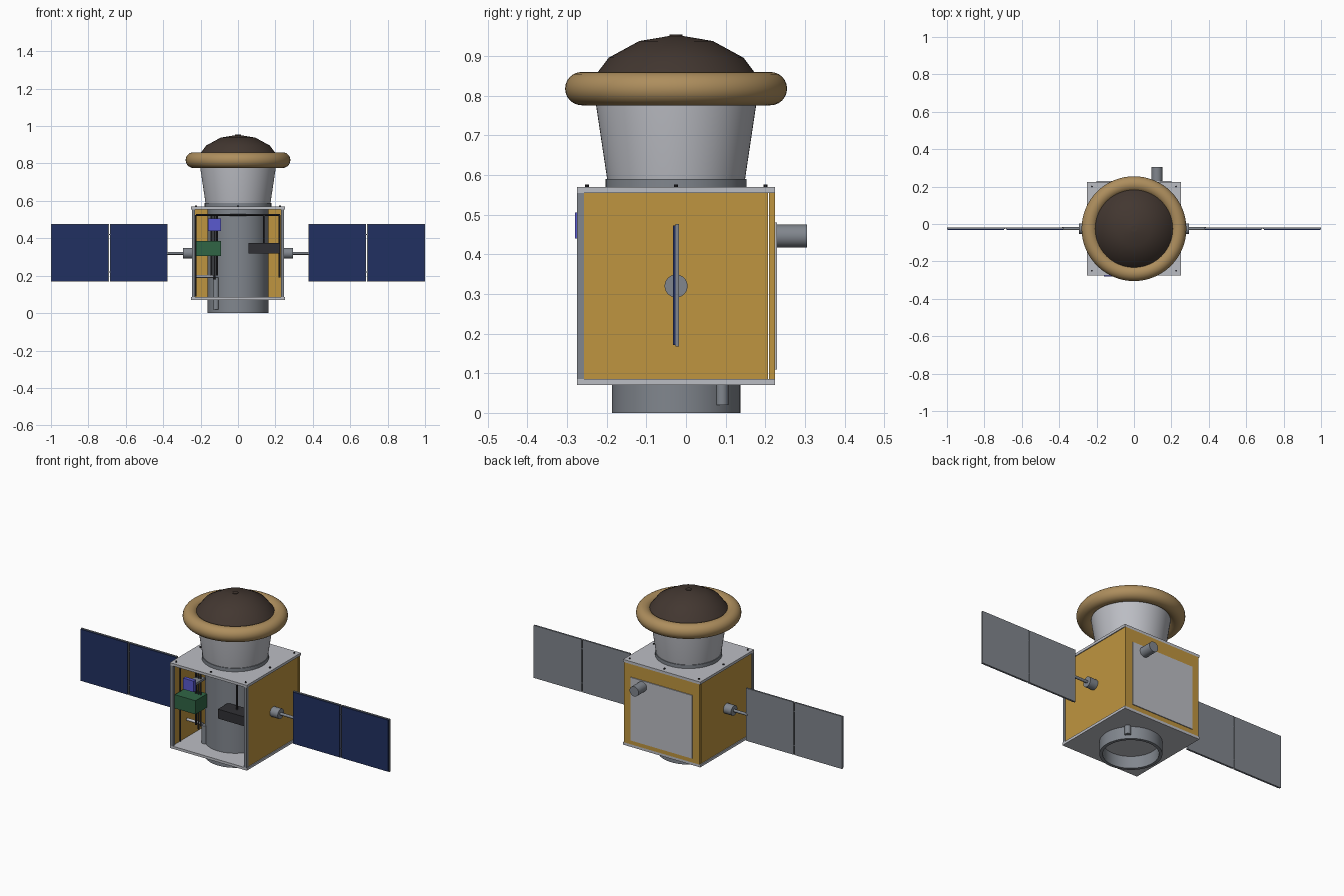
import bpy, bmesh, math
from mathutils import Vector

if "Cube" in bpy.data.objects:
    bpy.data.objects.remove(bpy.data.objects["Cube"])

CY = -0.025          # body axis in y


def material(name, r, g, b):
    m = bpy.data.materials.new(name)
    m.diffuse_color = (r, g, b, 1)
    m.use_nodes = True
    m.node_tree.nodes["Principled BSDF"].inputs["Base Color"].default_value = m.diffuse_color
    return m


GOLD = material("gold_foil", 0.52, 0.30, 0.05)
TAN = material("tan_fabric", 0.42, 0.27, 0.11)
BROWN = material("ablative_brown", 0.055, 0.038, 0.03)
NAVY = material("solar_navy", 0.015, 0.03, 0.12)
GREEN = material("box_green", 0.03, 0.13, 0.06)
BLUE = material("box_blue", 0.10, 0.10, 0.62)
DARK = material("dark_grey", 0.03, 0.03, 0.035)
STEEL = material("steel", 0.22, 0.24, 0.27)
LIGHT = material("light_grey", 0.50, 0.51, 0.55)


def finish(bm, name, mat=None, smooth=False):
    bmesh.ops.recalc_face_normals(bm, faces=bm.faces)
    me = bpy.data.meshes.new(name)
    bm.to_mesh(me)
    bm.free()
    ob = bpy.data.objects.new(name, me)
    bpy.context.collection.objects.link(ob)
    if mat:
        me.materials.append(mat)
    if smooth:
        bpy.ops.object.select_all(action='DESELECT')
        ob.select_set(True)
        bpy.context.view_layer.objects.active = ob
        bpy.ops.object.shade_smooth_by_angle(angle=math.radians(35))
    return ob


def box(name, x, y, z, mat=None):
    """Box from (min, max) pairs."""
    bm = bmesh.new()
    bmesh.ops.create_cube(bm, size=1)
    for v in bm.verts:
        v.co = Vector([(a + b) / 2 + c * (b - a) for (a, b), c in zip((x, y, z), v.co)])
    return finish(bm, name, mat)


def rod(name, p, q, r, mat=None, n=24):
    """Cylinder from point p to point q."""
    p, q = Vector(p), Vector(q)
    d = q - p
    bm = bmesh.new()
    bmesh.ops.create_cone(bm, cap_ends=True, segments=n, radius1=r, radius2=r, depth=d.length)
    rot = Vector((0, 0, 1)).rotation_difference(d).to_matrix()
    for v in bm.verts:
        v.co = rot @ v.co + (p + q) / 2
    return finish(bm, name, mat, True)


def lathe(name, profile, mat=None, n=64, closed=False):
    """Spin an (r, z) profile about the body axis."""
    bm = bmesh.new()
    vs = [bm.verts.new((r, CY, z)) for r, z in profile]
    pairs = list(zip(vs, vs[1:])) + ([(vs[-1], vs[0])] if closed else [])
    edges = [bm.edges.new(e) for e in pairs]
    bmesh.ops.spin(bm, geom=vs + edges, cent=(0, CY, 0), axis=(0, 0, 1),
                   angle=math.tau, steps=n, use_duplicate=False)
    bmesh.ops.remove_doubles(bm, verts=bm.verts, dist=1e-5)
    return finish(bm, name, mat, True)


# Bus: decks, foil walls, front posts
box("bottom_deck", (-.25, .25), (-.275, .225), (.07, .085), LIGHT)
box("top_deck", (-.25, .25), (-.275, .225), (.555, .57), LIGHT)
box("back_wall", (-.232, .232), (.21, .225), (.085, .555), GOLD)
for s, side in ((-1, "left"), (1, "right")):
    xs = sorted((s * .235, s * .245))
    box(side + "_wall", xs, (-.257, .207), (.085, .555), GOLD)
    box(side + "_front_post", sorted((s * .23, s * .247)), (-.275, -.257), (.085, .555), STEEL)
    box(side + "_back_post", sorted((s * .232, s * .245)), (.209, .225), (.085, .555), GOLD)

# Deck bolts
for i in (-1, 0, 1):
    for j in (-1, 0, 1):
        if i or j:
            x, y = i * .225, CY + j * .225
            rod("deck_bolt", (x, y, .565), (x, y, .576), .005, DARK, 10)

# Central thrust tube, open at the bottom
lathe("thrust_tube", [(.162, 0), (.162, .555), (.145, .555), (.145, 0)], STEEL, closed=True)
for s in (-1, 1):
    x, y = s * .118, CY + s * .116
    rod("spring_pusher", (x, y, .02), (x, y, .19), .016, STEEL)

# Entry capsule: adapter ring, cone, inflated ring, nose dome
lathe("adapter_ring", [(0, .57), (.178, .57), (.178, .59), (0, .59)], STEEL)
lathe("capsule_cone", [(0, .59), (.174, .59), (.204, .79), (.204, .82), (0, .82)], LIGHT)
lathe("inflated_ring", [(.238 + .042 * math.cos(a), .818 + .042 * math.sin(a))
                        for a in (math.tau * k / 24 for k in range(24))], TAN, closed=True)
lathe("nose_dome", [(0, .82), (.21, .82), (.21, .843), (.17, .896),
                    (.093, .938), (.016, .951), (0, .952)], BROWN, 48)
rod("nose_cap", (0, CY, .945), (0, CY, .954), .016, BROWN)

# Solar wings, both sides
for s, side in ((-1, "left"), (1, "right")):
    rod(side + "_drive_hub", (s * .24, CY, .32), (s * .295, CY, .32), .029, STEEL, 32)
    rod(side + "_wing_shaft", (s * .29, CY, .32), (s * .385, CY, .32), .008, STEEL)
    for a, b in ((.376, .685), (.691, 1.0)):
        box(side + "_panel_substrate", sorted((s * a, s * b)), (-.027, -.018), (.168, .476), STEEL)
        box(side + "_solar_cells", sorted((s * (a + .003), s * (b - .003))),
            (-.033, -.027), (.171, .473), NAVY)
    for z in (.22, .42):
        rod(side + "_panel_hinge", (s * .68, -.022, z), (s * .696, -.022, z), .003, STEEL, 10)

# Back: radiator and star sensor
box("radiator", (-.2, .2), (.224, .23), (.11, .48), LIGHT)
rod("star_sensor", (.123, .22, .446), (.123, .305, .446), .029, STEEL, 32)

# Equipment behind the open front
box("electronics_box", (-.225, -.09), (-.265, -.155), (.305, .385), GREEN)
box("battery_box", (.055, .225), (-.265, -.17), (.32, .375), DARK)
box("radio_box", (-.16, -.092), (-.28, -.258), (.44, .505), BLUE)
box("radio_bracket", (-.15, -.10), (-.26, -.16), (.465, .478), STEEL)
rod("valve", (-.225, -.15, .197), (-.125, -.15, .197), .008, LIGHT, 16)
for x, z0 in ((-.142, .2), (-.126, .18), (-.112, .2)):
    rod("feed_pipe", (x, -.185, z0), (x, -.185, .52), .005, DARK, 12)

# Wiring harness
Y = -.21
rod("harness_top", (-.225, Y, .525), (.225, Y, .525), .005, DARK, 12)
rod("harness_left", (-.226, Y, .09), (-.226, Y, .525), .004, DARK, 12)
rod("harness_right", (.222, Y, .19), (.222, Y, .525), .005, DARK, 12)
rod("harness_drop", (.14, Y, .37), (.14, Y, .525), .005, DARK, 12)
